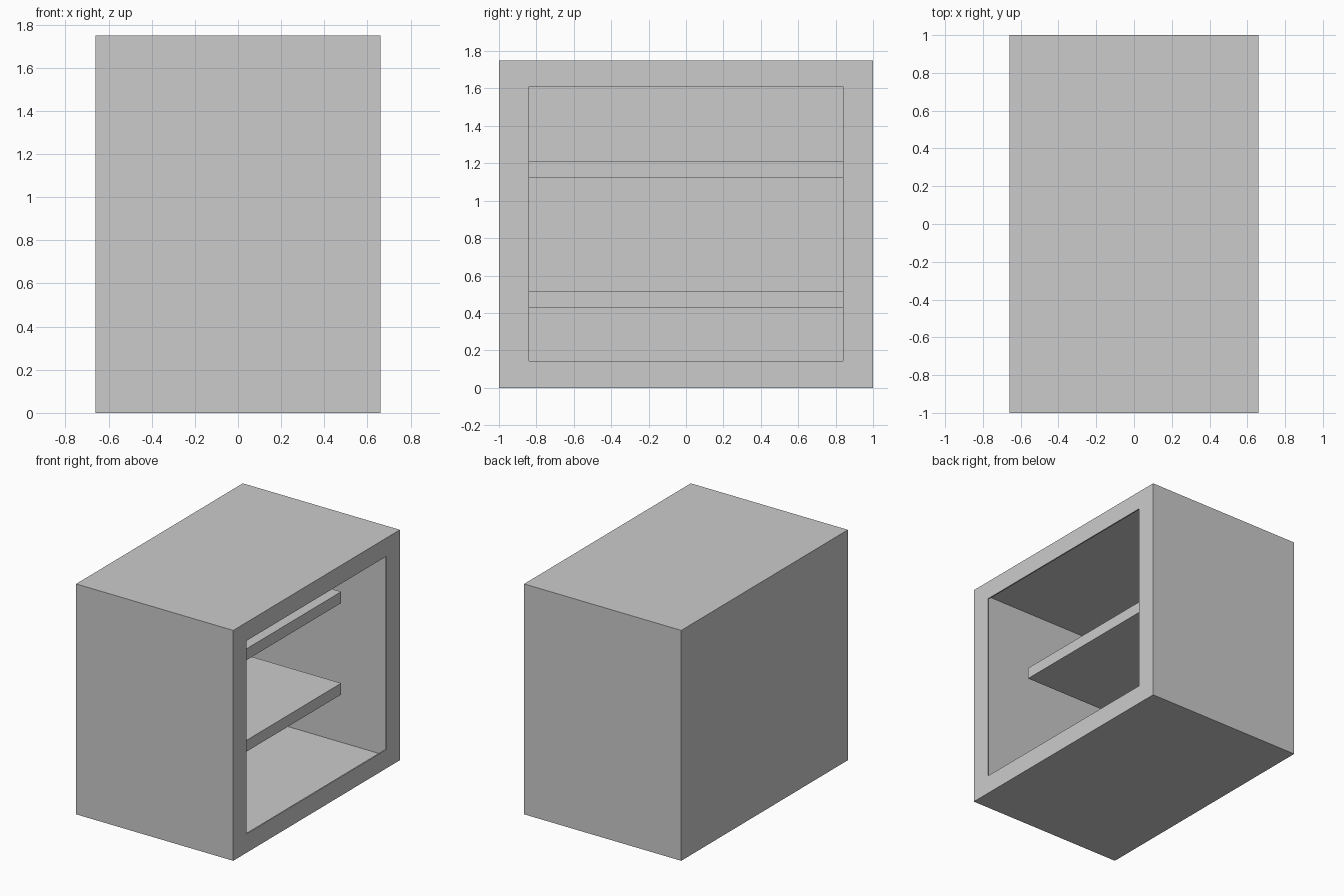
import bpy
import bmesh

if "Cube" in bpy.data.objects:
    bpy.data.objects.remove(bpy.data.objects["Cube"])


def box_bmesh(lo, hi):
    bm = bmesh.new()
    bmesh.ops.create_cube(bm, size=1)
    for v in bm.verts:
        for i in range(3):
            v.co[i] = hi[i] if v.co[i] > 0 else lo[i]
    return bm


def make_object(name, bm):
    bm.normal_update()
    mesh = bpy.data.meshes.new(name)
    bm.to_mesh(mesh)
    bm.free()
    obj = bpy.data.objects.new(name, mesh)
    bpy.context.collection.objects.link(obj)
    return obj


# Cabinet shell: box with a framed opening on its right side
bm = box_bmesh((-0.66, -1, 0), (0.66, 1, 1.75))
bm.normal_update()
side = max(bm.faces, key=lambda f: f.calc_center_median().x)
bmesh.ops.inset_region(bm, faces=[side], thickness=0.1)
for v in side.verts:
    v.co.y = 0.84 if v.co.y > 0 else -0.84
    v.co.z = 1.61 if v.co.z > 0.87 else 0.143
bmesh.ops.delete(bm, geom=[side], context='FACES')
cabinet = make_object("cabinet_shell", bm)

# Thin panel walls
walls = cabinet.modifiers.new("walls", 'SOLIDIFY')
walls.thickness = 0.01
walls.offset = -1
walls.use_even_offset = True

# Two set-back shelves
for name, z in (("lower_shelf", 0.43), ("upper_shelf", 1.125)):
    make_object(name, box_bmesh((-0.65, -0.89, z), (0.244, 0.89, z + 0.086)))
